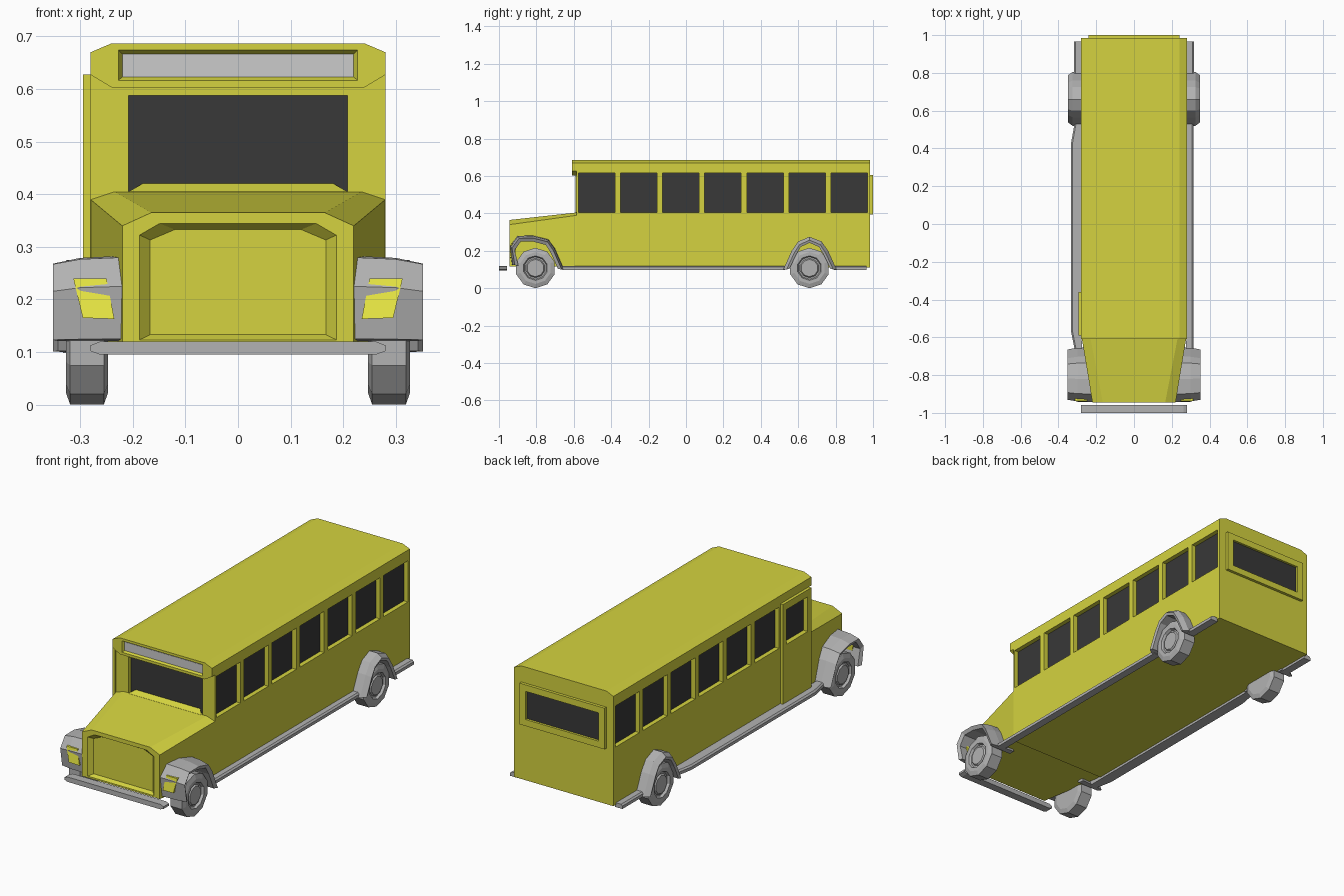
import bpy, bmesh
from math import sin, cos, pi
from mathutils import Vector

if "Cube" in bpy.data.objects:
    bpy.data.objects.remove(bpy.data.objects["Cube"])


def mat(name, r, g, b):
    m = bpy.data.materials.new(name)
    m.diffuse_color = (r, g, b, 1)
    m.use_nodes = True
    m.node_tree.nodes["Principled BSDF"].inputs["Base Color"].default_value = m.diffuse_color
    return m


YELLOW = mat("yellow paint", 0.66, 0.65, 0.05)
BLACK = mat("dark glass", 0.04, 0.04, 0.04)
LAMP = mat("lamp yellow", 0.87, 0.86, 0.06)
PALE = mat("pale panel", 0.7, 0.7, 0.7)
GREY = mat("grey trim", 0.45, 0.45, 0.45)


def finish(name, bm, material):
    bmesh.ops.recalc_face_normals(bm, faces=bm.faces)
    me = bpy.data.meshes.new(name)
    bm.to_mesh(me)
    bm.free()
    ob = bpy.data.objects.new(name, me)
    bpy.context.collection.objects.link(ob)
    if material:
        me.materials.append(material)
    return ob


def add_loft(bm, rings, loop=False):
    """Skin a row of matching point rings, capping the ends unless looped."""
    vs = [[bm.verts.new(p) for p in r] for r in rings]
    n = len(vs[0])
    pairs = list(zip(vs, vs[1:])) + ([(vs[-1], vs[0])] if loop else [])
    for a, b in pairs:
        for i in range(n):
            j = (i + 1) % n
            bm.faces.new((a[i], a[j], b[j], b[i]))
    if not loop:
        bm.faces.new(vs[0])
        bm.faces.new(vs[-1])


def loft(name, rings, material, loop=False):
    bm = bmesh.new()
    add_loft(bm, rings, loop)
    return finish(name, bm, material)


def box_rings(x0, x1, y0, y1, z0, z1):
    return [[(x0, y, z0), (x1, y, z0), (x1, y, z1), (x0, y, z1)] for y in (y0, y1)]


def box(name, dims, material):
    return loft(name, box_rings(*dims), material)


def sym(half, y):
    """Ring at depth y from the +x half of a left-right symmetric outline."""
    return [(x, y, z) for x, z in half] + [(-x, y, z) for x, z in reversed(half)]


def cut(ob, cutters):
    bm = bmesh.new()
    for rings in cutters:
        add_loft(bm, rings)
    tool = finish("cutter", bm, None)
    tool.hide_render = True
    mod = ob.modifiers.new("cut", 'BOOLEAN')
    mod.operation, mod.solver, mod.object = 'DIFFERENCE', 'EXACT', tool
    bpy.context.view_layer.objects.active = ob
    bpy.ops.object.modifier_apply(modifier=mod.name)
    bpy.data.objects.remove(tool)


# Passenger body with recessed windows
section = [(0.28, 0.11), (0.28, 0.67), (0.24, 0.687)]
body = loft("body", [sym(section, -0.585), sym(section, 0.985)], YELLOW)
WZ = (0.405, 0.615)
holes = []
for i in range(7):
    y0 = -0.575 + 0.225 * i
    y1 = y0 + 0.195
    holes.append(box_rings(0.255, 0.32, y0, y1, *WZ))
    box(f"right_window_{i}", (0.25, 0.257, y0, y1, *WZ), BLACK)
    if i:
        holes.append(box_rings(-0.32, -0.255, y0, y1, *WZ))
        box(f"left_window_{i}", (-0.257, -0.25, y0, y1, *WZ), BLACK)

# Door on the left with its own window
door = box("door", (-0.295, -0.28, -0.59, -0.36, 0.11, 0.628), YELLOW)
door_hole = box_rings(-0.32, -0.268, -0.56, -0.39, 0.415, 0.592)
cut(door, [door_hole])
holes.append(door_hole)
box("door_window", (-0.27, -0.263, -0.56, -0.39, 0.415, 0.592), BLACK)

# Windshield with sloping sill
holes.append(box_rings(-0.208, 0.208, -0.65, -0.562, 0.4, 0.588))
cut(body, holes)
box("windshield", (-0.208, 0.208, -0.564, -0.557, 0.4, 0.588), BLACK)
loft("windshield_sill", [sym([(0.208, 0.39), (0.208, 0.405)], -0.59),
                         sym([(0.18, 0.39), (0.18, 0.421)], -0.563)], YELLOW)

# Roof cap with destination panel
cap = [(0.24, 0.603), (0.28, 0.627), (0.28, 0.67), (0.24, 0.687)]
roof_cap = loft("roof_cap", [sym(cap, -0.61), sym(cap, -0.58)], YELLOW)
cut(roof_cap, [[sym([(0.228, 0.616), (0.228, 0.675)], -0.611),
                sym([(0.22, 0.623), (0.22, 0.667)], -0.597)]])
box("destination_panel", (-0.22, 0.22, -0.599, -0.594, 0.623, 0.667), PALE)

# Tapered hood with recessed grille
hood = loft("hood", [sym([(0.22, 0.115), (0.22, 0.34), (0.165, 0.365)], -0.945),
                     sym([(0.28, 0.115), (0.28, 0.39), (0.235, 0.405)], -0.583)], YELLOW)
cut(hood, [[sym([(0.188, 0.123), (0.188, 0.323), (0.15, 0.345)], -0.946),
            sym([(0.167, 0.133), (0.167, 0.313), (0.12, 0.333)], -0.925)]])

# Rear window in a raised frame
frame = box("rear_window_frame", (-0.24, 0.24, 0.98, 1.0, 0.395, 0.605), YELLOW)
cut(frame, [box_rings(-0.205, 0.205, 0.97, 1.05, 0.428, 0.572)])
box("rear_window", (-0.205, 0.205, 0.98, 0.988, 0.428, 0.572), BLACK)

# Front bumper
bumper = [(0.28, 0.102), (0.28, 0.113), (0.262, 0.12)]
loft("front_bumper", [sym([(0.262, 0.095)] + bumper, y) for y in (-1.0, -0.957)], GREY)


def fender(name, side, path, centre, section):
    """Sweep a section (x, inset towards the wheel centre) along an arch."""
    c = Vector(centre)
    rings = []
    for p in path:
        p = Vector(p)
        inward = (c - p).normalized()
        rings.append([(side * x, *(p + inward * k)) for x, k in section])
    loft(name, rings, GREY)


def wheel(name, x, y, side):
    """Ten-sided tyre with a recessed rim and raised hub."""
    prof = [(-0.04, 0.085), (-0.032, 0.108), (0.032, 0.108), (0.04, 0.085),
            (0.04, 0.066), (0.028, 0.06), (0.028, 0.052), (0.036, 0.046)]
    bm = bmesh.new()
    rings = [[bm.verts.new((side * (x + dx), y + r * sin(a * pi / 5), 0.108 + r * cos(a * pi / 5)))
              for a in range(10)] for dx, r in prof]
    for a, b in zip(rings, rings[1:]):
        for i in range(10):
            j = (i + 1) % 10
            bm.faces.new((a[i], a[j], b[j], b[i]))
    bm.faces.new(rings[0])
    bm.faces.new(rings[-1])
    finish(name, bm, GREY)


FRONT = [(-0.93, 0.125), (-0.942, 0.225), (-0.9, 0.28), (-0.82, 0.283),
         (-0.735, 0.262), (-0.7, 0.215), (-0.65, 0.1)]
REAR = [(0.52, 0.1), (0.565, 0.2), (0.6, 0.25), (0.66, 0.275),
        (0.725, 0.25), (0.76, 0.2), (0.805, 0.1)]
for side, tag in ((1, "right"), (-1, "left")):
    # Fenders and wheels
    fender(f"{tag}_front_fender", side, FRONT, (-0.8, 0.11),
           [(0.22, 0), (0.3, 0.004), (0.352, 0.015), (0.342, 0.034), (0.22, 0.034)])
    fender(f"{tag}_rear_fender", side, REAR, (0.66, 0.11),
           [(0.27, 0), (0.325, 0), (0.35, 0.018), (0.345, 0.032), (0.27, 0.032)])
    wheel(f"{tag}_front_wheel", 0.287, -0.805, side)
    wheel(f"{tag}_rear_wheel", 0.287, 0.66, side)

    # Headlight
    quad = [(0.25, -0.936, 0.24), (0.313, -0.936, 0.24),
            (0.295, -0.943, 0.165), (0.235, -0.943, 0.163)]
    loft(f"{tag}_headlight", [[(side * x, y + d, z) for x, y, z in quad]
                              for d in (0, 0.03)], LAMP)

    # Running boards; the left one is wider ahead of the rear wheel
    wide = 0.315 if side > 0 else 0.333
    stops = [(-0.66, 0.315), (-0.57, wide), (0.43, wide), (0.53, 0.315)]
    tail = [(0.79, 0.317), (0.965, 0.317)]
    for part, pts in (("running_board", stops), ("tail_board", tail)):
        loft(f"{tag}_{part}", [[(side * 0.275, y, 0.098), (side * x, y, 0.098),
                                (side * x, y, 0.113), (side * (x - 0.008), y, 0.12),
                                (side * 0.275, y, 0.12)] for y, x in pts], GREY)
